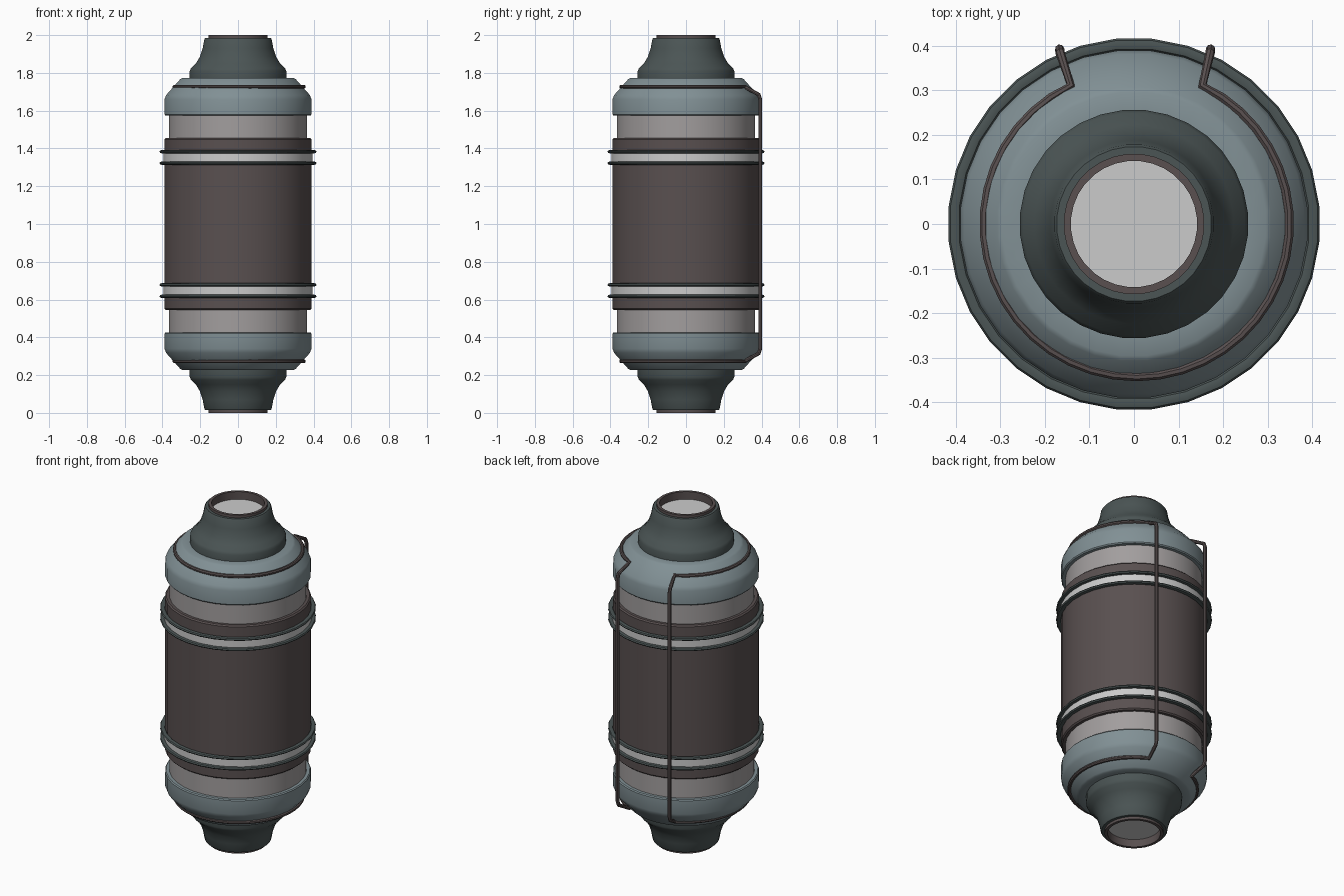
import bpy, bmesh
from math import sin, cos, pi, radians, atan2

if "Cube" in bpy.data.objects:
    bpy.data.objects.remove(bpy.data.objects["Cube"])

SEG = 32


def material(name, r, g, b):
    m = bpy.data.materials.new(name)
    m.diffuse_color = (r, g, b, 1)
    m.use_nodes = True
    m.node_tree.nodes["Principled BSDF"].inputs["Base Color"].default_value = m.diffuse_color
    return m


DARK = material("dark_green_grey", 0.07, 0.09, 0.09)
STEEL = material("blue_grey", 0.22, 0.28, 0.30)
PALE = material("pale_grey", 0.36, 0.34, 0.34)
BROWN = material("dark_brown", 0.10, 0.08, 0.08)
LIGHT = material("light_grey", 0.75, 0.75, 0.75)


def finish(obj, mat):
    obj.data.materials.append(mat)
    bpy.ops.object.select_all(action='DESELECT')
    obj.select_set(True)
    bpy.context.view_layer.objects.active = obj
    bpy.ops.object.shade_smooth_by_angle(angle=radians(30))


def lathe(name, profile, mat, closed=False):
    """Revolve (radius, z) points around the z axis."""
    bm = bmesh.new()
    rings = []
    for r, z in profile:
        if r == 0:
            rings.append([bm.verts.new((0, 0, z))] * SEG)
        else:
            rings.append([bm.verts.new((r * cos(2 * pi * (i + .5) / SEG), r * sin(2 * pi * (i + .5) / SEG), z))
                          for i in range(SEG)])
    pairs = list(zip(rings, rings[1:]))
    if closed:
        pairs.append((rings[-1], rings[0]))
    for a, b in pairs:
        for i in range(SEG):
            j = (i + 1) % SEG
            bm.faces.new(list(dict.fromkeys((a[i], a[j], b[j], b[i]))))
    bmesh.ops.recalc_face_normals(bm, faces=bm.faces)
    me = bpy.data.meshes.new(name)
    bm.to_mesh(me)
    bm.free()
    obj = bpy.data.objects.new(name, me)
    bpy.context.collection.objects.link(obj)
    finish(obj, mat)


# main barrel and the narrower core showing at both ends
lathe("barrel", [(.365, .545), (.384, .545), (.391, .552), (.391, 1.448), (.384, 1.455), (.365, 1.455)], BROWN)
lathe("core", [(.36, .42), (.368, .425), (.368, 1.575), (.36, 1.58)], PALE)

# parts repeated at the upper and lower end
for side, f in (("upper", lambda z: z), ("lower", lambda z: 2 - z)):
    def part(name, profile, mat, closed=False):
        lathe(side + "_" + name, [(r, f(z)) for r, z in profile], mat, closed)

    part("end_cap", [(.25, 1.772), (.297, 1.772), (.308, 1.766), (.383, 1.682), (.391, 1.66),
                     (.391, 1.58), (.386, 1.574), (.36, 1.574)], STEEL)
    part("nozzle", [(.15, 1.985), (.174, 1.985), (.179, 1.978), (.188, 1.93), (.203, 1.885), (.224, 1.85),
                    (.25, 1.825), (.257, 1.81), (.257, 1.765)], DARK)
    part("mouth_rim", [(.142, 1.94), (.142, 2.0), (.158, 2.0), (.158, 1.975)], BROWN)
    part("mouth_disc", [(0, 1.955), (.143, 1.955)], LIGHT)
    part("band", [(.385, 1.325), (.397, 1.325), (.397, 1.377), (.385, 1.377)], LIGHT)
    for label, z in (("outer", 1.383), ("inner", 1.322)):
        ring = [(.404 + .014 * cos(a * pi / 4), z + .009 * sin(a * pi / 4)) for a in range(8)]
        part("band_ring_" + label, ring, DARK, True)

# one closed pipe loop: around both caps and down the back
CX, R, ZR = .006, .343, 1.727
a0 = atan2(.311, .148)
sweep = 2 * pi - (pi - 2 * a0)
N = 36
# arc running from the back left, through the front, to the back right
arc = [(CX + R * cos(pi - a0 + sweep * i / N), R * sin(pi - a0 + sweep * i / N)) for i in range(N + 1)]
path = [(x, y, ZR) for x, y in arc]
path += [(.171, .385, 1.685), (.172, .393, 1.66), (.172, .393, .34), (.171, .385, .315)]
path += [(x, y, 2 - ZR) for x, y in reversed(arc)]
path += [(-.166, .385, .315), (-.167, .393, .34), (-.167, .393, 1.66), (-.166, .385, 1.685)]
cu = bpy.data.curves.new("pipe_loop", 'CURVE')
cu.dimensions = '3D'
cu.bevel_depth = .0105
cu.bevel_resolution = 2
sp = cu.splines.new('POLY')
sp.points.add(len(path) - 1)
for p, co in zip(sp.points, path):
    p.co = (*co, 1)
sp.use_cyclic_u = True
pipe = bpy.data.objects.new("pipe_loop", cu)
bpy.context.collection.objects.link(pipe)
bpy.ops.object.select_all(action='DESELECT')
pipe.select_set(True)
bpy.context.view_layer.objects.active = pipe
bpy.ops.object.convert(target='MESH')
finish(bpy.context.view_layer.objects.active, BROWN)
